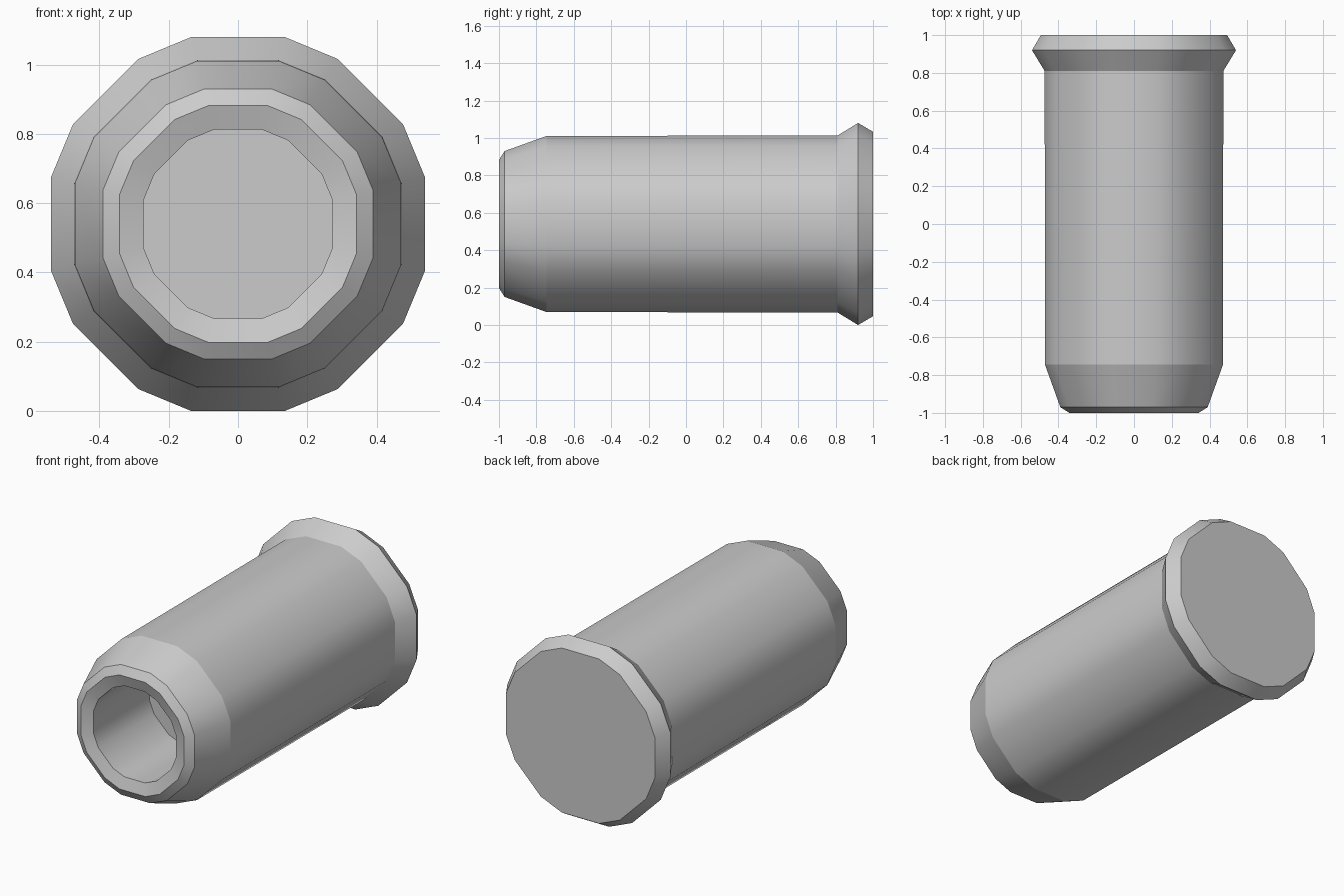
import bpy, bmesh
from math import cos, sin, radians

if "Cube" in bpy.data.objects:
    bpy.data.objects.remove(bpy.data.objects["Cube"])

# Cross-section: octagon with bevelled corners (16 uneven sides)
ANGLES = [radians(q * 90 + a) for q in range(4) for a in (14, 31, 59, 76)]
CENTRE_Z = 0.54

# Lengthwise profile (y, half width): back cap, flange, body, taper, rim, bore floor
PROFILE = [(1.0, 0.493), (0.92, 0.54), (0.81, 0.473), (-0.745, 0.471),
           (-0.97, 0.39), (-1.0, 0.342), (-0.978, 0.273), (-0.45, 0.273)]


def lofted_tube(name, profile):
    bm = bmesh.new()
    rings = []
    for y, half in profile:
        r = half / cos(radians(14))
        rings.append([bm.verts.new((r * cos(a), y, CENTRE_Z + r * sin(a))) for a in ANGLES])
    n = len(ANGLES)
    # Smooth-shaded bands between neighbouring rings
    for a, b in zip(rings, rings[1:]):
        for i in range(n):
            j = (i + 1) % n
            bm.faces.new((a[i], a[j], b[j], b[i])).smooth = True
    # Flat back cap and bore floor
    bm.faces.new(rings[0])
    bm.faces.new(rings[-1])
    # Crisp edges around every ring
    for ring in rings:
        for i in range(n):
            bm.edges.get((ring[i], ring[(i + 1) % n])).smooth = False
    bmesh.ops.recalc_face_normals(bm, faces=bm.faces)
    mesh = bpy.data.meshes.new(name)
    bm.to_mesh(mesh)
    bm.free()
    obj = bpy.data.objects.new(name, mesh)
    bpy.context.collection.objects.link(obj)
    return obj


lofted_tube("flanged_sleeve", PROFILE)
